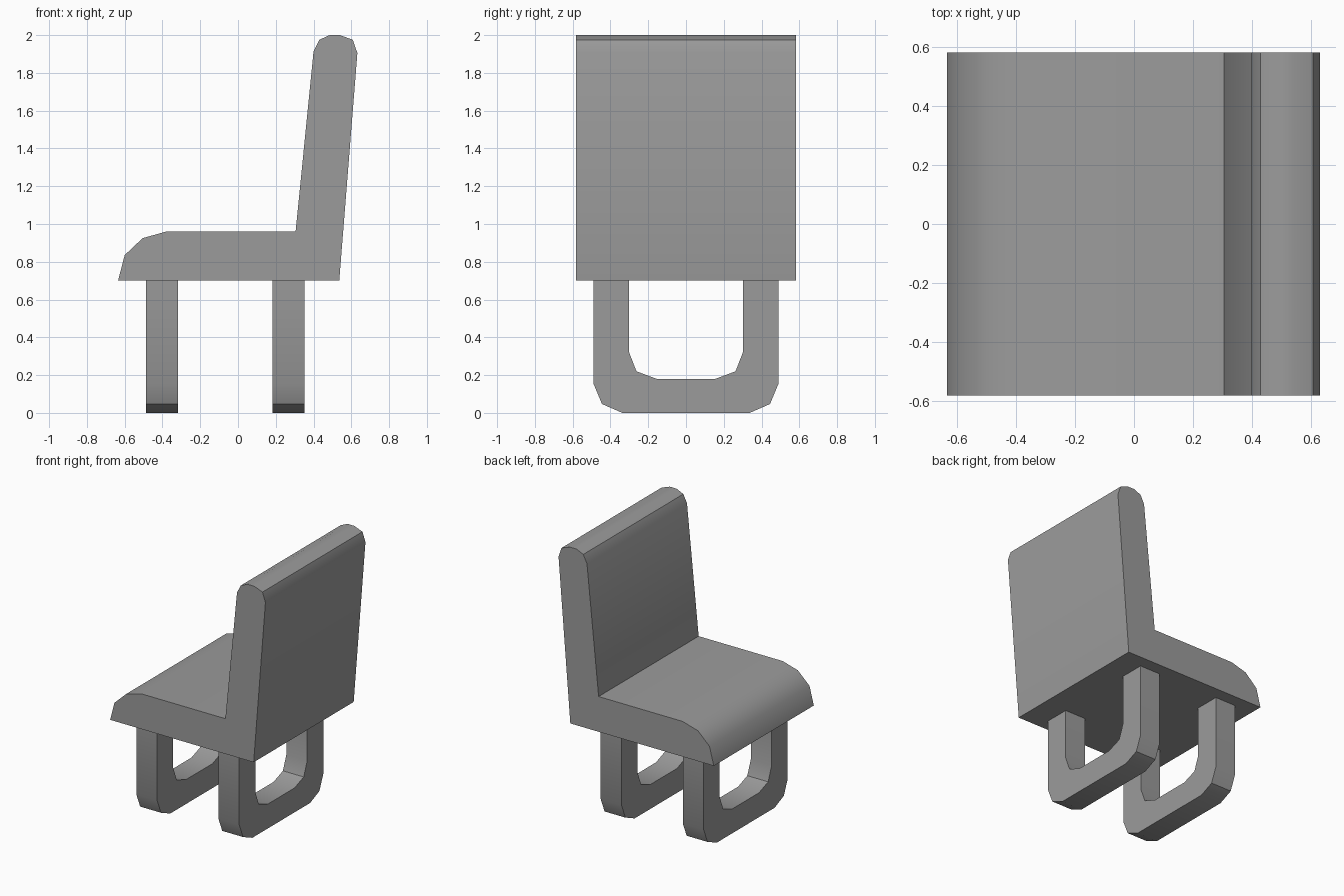
import bpy
import bmesh
import math
from mathutils import Vector

cube = bpy.data.objects.get("Cube")
if cube:
    bpy.data.objects.remove(cube, do_unlink=True)

GREY = (0.33, 0.33, 0.33, 1.0)
grey = bpy.data.materials.new("plain grey")
grey.use_nodes = True
grey.diffuse_color = GREY
grey.node_tree.nodes["Principled BSDF"].inputs["Base Color"].default_value = GREY


def extrude_profile(name, points, push):
    """Fill a closed outline and extrude it along the vector push."""
    bm = bmesh.new()
    face = bm.faces.new([bm.verts.new(p) for p in points])
    result = bmesh.ops.extrude_face_region(bm, geom=[face])
    moved = [v for v in result["geom"] if isinstance(v, bmesh.types.BMVert)]
    bmesh.ops.translate(bm, verts=moved, vec=Vector(push))
    bmesh.ops.recalc_face_normals(bm, faces=bm.faces)
    mesh = bpy.data.meshes.new(name)
    bm.to_mesh(mesh)
    bm.free()
    mesh.materials.append(grey)
    obj = bpy.data.objects.new(name, mesh)
    bpy.context.collection.objects.link(obj)
    bpy.ops.object.select_all(action="DESELECT")
    obj.select_set(True)
    bpy.context.view_layer.objects.active = obj
    bpy.ops.object.shade_smooth_by_angle(angle=math.radians(35))
    return obj


# Seat and backrest: one side profile swept across the width
HALF_WIDTH = 0.583
side = [(-0.635, 0.70), (-0.60, 0.835), (-0.505, 0.925), (-0.38, 0.96),
        (0.305, 0.96), (0.40, 1.915), (0.43, 1.975), (0.485, 2.0),
        (0.54, 2.0), (0.608, 1.975), (0.632, 1.905), (0.536, 0.70)]
extrude_profile("seat_and_backrest",
                [(x, -HALF_WIDTH, z) for x, z in side],
                (0, 2 * HALF_WIDTH, 0))

# U-shaped leg loops: half outlines mirrored across y = 0
outer = [(0.49, 0.70), (0.49, 0.155), (0.445, 0.047), (0.337, 0.0)]
inner = [(0.303, 0.70), (0.303, 0.325), (0.262, 0.22), (0.155, 0.18)]


def mirrored(half):
    return half + [(-y, z) for y, z in reversed(half)]


loop = mirrored(outer) + mirrored(inner)[::-1]
for name, x in (("right_leg_loop", -0.487), ("left_leg_loop", 0.183)):
    extrude_profile(name, [(x, y, z) for y, z in loop], (0.17, 0, 0))
